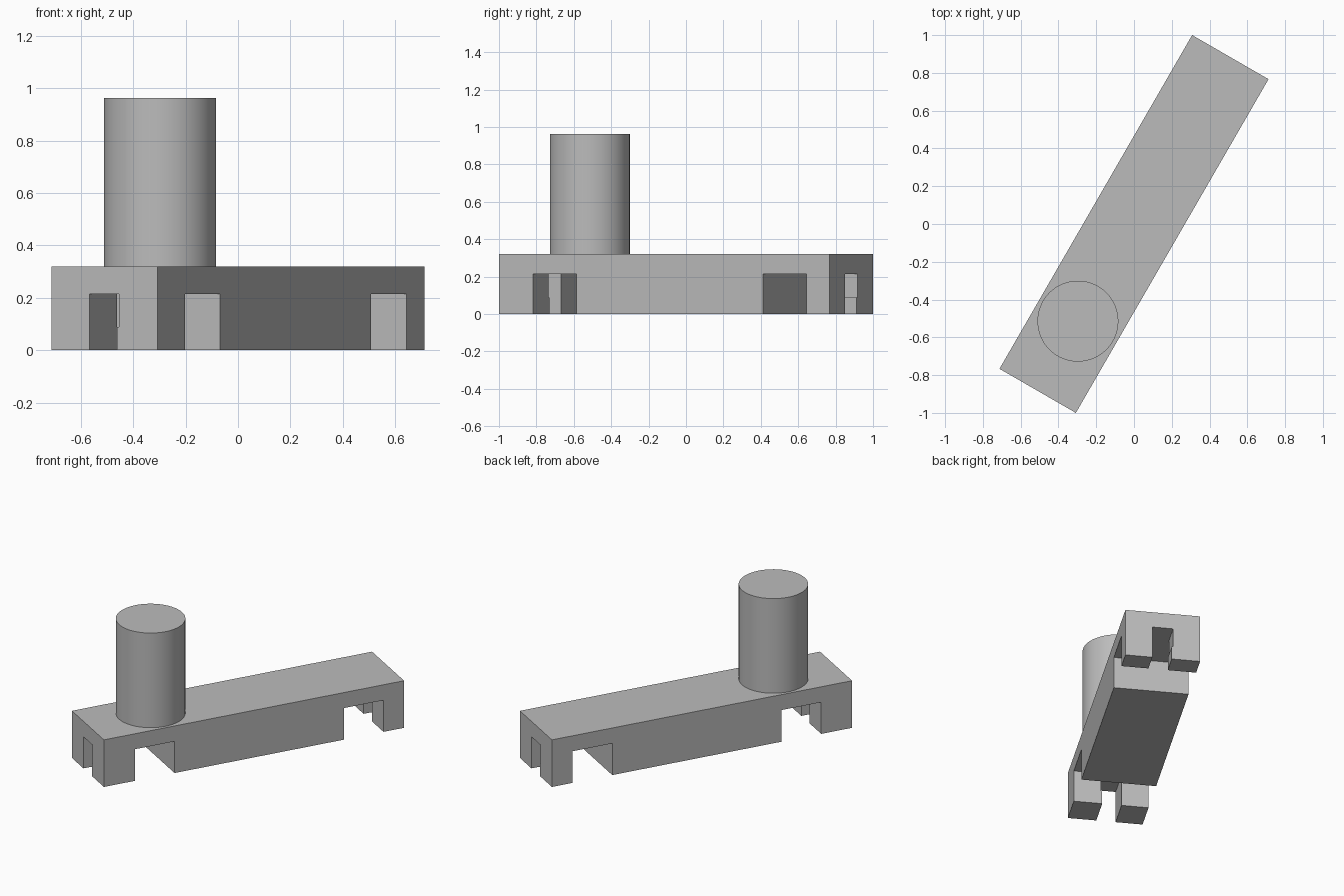
import bpy, bmesh
from math import radians, cos, sin, pi
from mathutils import Matrix

if "Cube" in bpy.data.objects:
    bpy.data.objects.remove(bpy.data.objects["Cube"], do_unlink=True)

LENGTH, WIDTH = 2.04, 0.467      # beam footprint
TOP, ROOF = 0.32, 0.215          # beam top, underside of the cut-outs
HALF = LENGTH / 2
TURN = Matrix.Rotation(radians(60), 4, "Z")

grey = bpy.data.materials.new("plain grey")
grey.use_nodes = True
colour = (0.5, 0.5, 0.5, 1)
grey.diffuse_color = colour
grey.node_tree.nodes["Principled BSDF"].inputs["Base Color"].default_value = colour


def prism(name, outline, offset, matrix):
    """Extrude a closed 3D outline along an offset into a solid."""
    bm = bmesh.new()
    face = bm.faces.new([bm.verts.new(p) for p in outline])
    moved = bmesh.ops.extrude_face_region(bm, geom=[face])["geom"]
    bmesh.ops.translate(bm, vec=offset,
                        verts=[v for v in moved if isinstance(v, bmesh.types.BMVert)])
    # the starting face stays in place and closes the solid
    if not face.is_valid or len(bm.faces) < len(outline) + 2:
        bm.faces.new([v for v in bm.verts][:len(outline)])
    bmesh.ops.recalc_face_normals(bm, faces=bm.faces)
    mesh = bpy.data.meshes.new(name)
    bm.to_mesh(mesh)
    bm.free()
    mesh.transform(matrix)
    mesh.materials.append(grey)
    obj = bpy.data.objects.new(name, mesh)
    bpy.context.collection.objects.link(obj)
    return obj


# Beam: side profile with a foot at each end and a full-width middle block
marks = [0.21, 0.48, 1.63, 1.90]
a, b, c, d = [m - HALF for m in marks]
profile = [(-HALF, 0), (a, 0), (a, ROOF), (b, ROOF), (b, 0), (c, 0),
           (c, ROOF), (d, ROOF), (d, 0), (HALF, 0), (HALF, TOP), (-HALF, TOP)]
beam = prism("beam", [(x, -WIDTH / 2, z) for x, z in profile], (0, WIDTH, 0), TURN)

# End notches: one wall steps in near the floor, turned half round for the far end
N, LIP, STEP = 0.065, 0.056, 0.088
notch = [(N, -0.1), (N, ROOF), (-N, ROOF), (-N, STEP), (-LIP, STEP), (-LIP, -0.1)]
for turn, gap in ((0, 0.35), (pi, 0.27)):
    cutter = prism("notch_cutter", [(-HALF - 0.1, y, z) for y, z in notch],
                   (0.1 + gap, 0, 0), TURN @ Matrix.Rotation(turn, 4, "Z"))
    cutter.hide_render = True
    cut = beam.modifiers.new("notch", "BOOLEAN")
    cut.operation, cut.solver, cut.object = "DIFFERENCE", "EXACT", cutter
    bpy.context.view_layer.objects.active = beam
    bpy.ops.object.modifier_apply(modifier=cut.name)
    bpy.data.objects.remove(cutter, do_unlink=True)

# Round post standing near the front end
POST_TOP = 0.963
bpy.ops.mesh.primitive_cylinder_add(vertices=96, radius=0.214, depth=POST_TOP - TOP,
                                    location=TURN @ Matrix.Translation((-0.594, 0, (POST_TOP + TOP) / 2)).translation)
post = bpy.context.object
post.name = "post"
post.data.materials.append(grey)
bpy.ops.object.shade_smooth_by_angle(angle=radians(30))
